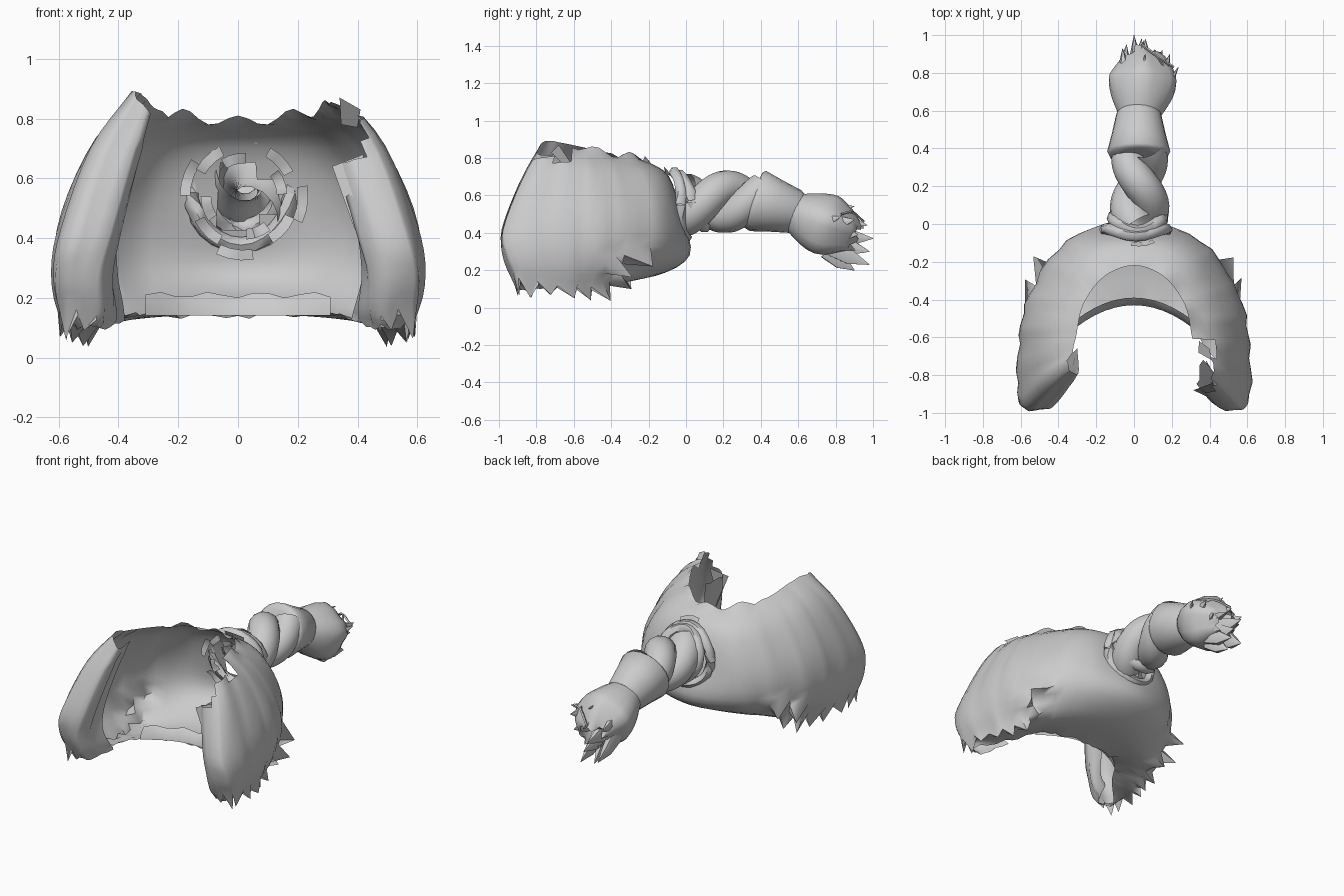
import bpy, bmesh, math, random
from mathutils import Vector as V

if "Cube" in bpy.data.objects:
    bpy.data.objects.remove(bpy.data.objects["Cube"])
random.seed(4)


def make(name, verts, faces, angle=60):
    me = bpy.data.meshes.new(name)
    me.from_pydata([tuple(v) for v in verts], [], faces)
    ob = bpy.data.objects.new(name, me)
    bpy.context.collection.objects.link(ob)
    bpy.context.view_layer.objects.active = ob
    bpy.ops.object.select_all(action='DESELECT')
    ob.select_set(True)
    bpy.ops.object.shade_smooth_by_angle(angle=math.radians(angle))
    return ob


def spline(pts, n):
    # Catmull-Rom through the points
    pts = [V(p) for p in pts]
    p = [pts[0] * 2 - pts[1]] + pts + [pts[-1] * 2 - pts[-2]]
    out = []
    for i in range(1, len(p) - 2):
        a, b, c, d = p[i - 1:i + 3]
        for k in range(n):
            t = k / n
            out.append(0.5 * (2 * b + (c - a) * t + (2 * a - 5 * b + 4 * c - d) * t * t
                              + (3 * b - a - 3 * c + d) * t ** 3))
    return out + [pts[-1]]


def grid_faces(nu, nv, wrap=False):
    return [(i * nv + j, (i + 1) * nv + j, (i + 1) * nv + (j + 1) % nv, i * nv + (j + 1) % nv)
            for i in range(nu - 1) for j in range(nv if wrap else nv - 1)]


def tube(name, path, radii, sides=12, squash=1.0, caps=False, ends=0.0, ridge=0.0):
    # swept tube, optional ragged far end and lengthwise ridges
    path = [V(p) for p in path]
    vs = []
    for i, p in enumerate(path):
        t = (path[min(i + 1, len(path) - 1)] - path[max(i - 1, 0)]).normalized()
        a = t.cross(V((0, 0, 1)))
        a = a.normalized() if a.length > .05 else V((1, 0, 0))
        b = a.cross(t)
        for k in range(sides):
            w = 2 * math.pi * k / sides
            r = radii[i] * (1 + ridge * math.sin(5 * w) * i / len(path))
            q = p + r * (a * math.cos(w) * squash + b * math.sin(w))
            if ends and i == len(path) - 1:
                q += t * random.uniform(-ends, ends * .6)
            vs.append(q)
    fs = grid_faces(len(path), sides, True)
    if caps:
        fs += [tuple(range(sides))[::-1], tuple(range(len(vs) - sides, len(vs)))]
    return make(name, vs, fs)


def spike(name, base, tip, r):
    base, tip = V(base), V(tip)
    mid = base.lerp(tip, .5) + V((0, 0, -.012))
    return tube(name, [base, mid, tip], [r, r * .7, .002], 6, .6)


# hair shell: half sections from inner front fold to back centre, top to hem
half = [
    [(.30, -.66, .82), (.36, -.72, .64), (.41, -.78, .42), (.41, -.80, .28), (.39, -.76, .18), (.38, -.72, .13)],
    [(.295, -.79, .82), (.345, -.87, .65), (.41, -.945, .42), (.45, -.96, .28), (.45, -.92, .16), (.46, -.88, .10)],
    [(.35, -.75, .89), (.48, -.86, .69), (.575, -.96, .42), (.605, -.94, .28), (.59, -.89, .16), (.54, -.84, .10)],
    [(.31, -.61, .87), (.46, -.62, .74), (.58, -.64, .50), (.61, -.64, .28), (.55, -.63, .11), (.39, -.67, .13)],
    [(.27, -.43, .83), (.41, -.39, .71), (.53, -.37, .49), (.55, -.38, .28), (.46, -.43, .12), (.31, -.55, .15)],
    [(.16, -.28, .81), (.26, -.15, .70), (.34, -.09, .48), (.35, -.11, .28), (.29, -.26, .15), (.19, -.46, .14)],
    [(0, -.22, .79), (0, -.09, .70), (0, -.02, .48), (0, .02, .28), (0, -.16, .17), (0, -.43, .14)],
]
NU, NV = 5, 4
mirror = [[(-x, y, z) for x, y, z in s] for s in half]
sections = [spline(s, NV) for s in mirror + half[-2::-1]]
columns = [spline([s[j] for s in sections], NU) for j in range(len(sections[0]))]
nu, nv = len(columns[0]), len(columns)
verts = []
for i in range(nu):
    for j in range(nv):
        p = columns[j][i].copy()
        if j == 0 and p.x > -.25:
            p.z += .02 * math.sin(i * 1.1)
        elif j == nv - 1:
            p.z += random.uniform(-.012, .012)
        elif abs(p.x) > .32:
            # soft vertical strand folds
            p.x += .008 * math.sin(i * 2.1 + j * .15)
            p.y += .006 * math.cos(i * 1.7)
        verts.append(p)
# loose tips pulled out of the shell along the hem
for i, j, dx, dy, dz in [(7, 17, .0, .02, -.05), (9, 16, .01, .02, -.10), (11, 16, -.02, .02, -.10),
                         (13, 16, .01, .02, -.06), (15, 16, .01, .03, -.06), (17, 16, .0, .04, -.07),
                         (19, 16, .01, .06, -.08), (21, 15, .03, .08, -.05), (20, 13, .04, .10, -.07),
                         (22, 12, .04, .09, -.06)]:
    for col, s in ((i, -1), (nu - 1 - i, 1)):
        v = verts[col * nv + j]
        v += V((s * dx, dy, dz))
        v.z = max(v.z, .01)
faces = []
for f in grid_faces(nu, nv):
    c = sum((verts[k] for k in f), V()) / 4
    # torn opening at the top of the right lock, and the hole into the tail
    if c.x > 0 and c.y < -.62 and c.x < .42 and c.z > .66:
        continue
    if c.y > -.2 and math.hypot(c.x - .02, c.z - .54) < .11:
        continue
    faces.append(f)
make("hair_shell", verts, faces, 70)

# nape lip: thin inner layer rising behind the hem
lip = []
for k in range(13):
    t = k / 6 - 1
    y = -.43 - .12 * t * t
    lip += [(.31 * t, y, .14), (.31 * t, y + .01, .18), (.31 * t, y + .04, .21 + .01 * math.sin(k * 1.9))]
make("nape_lip", lip, grid_faces(13, 3))

# torn flap on the right lock
make("torn_flap", [(.34, -.68, .87), (.41, -.72, .83), (.40, -.66, .77), (.345, -.62, .78),
                   (.315, -.88, .64), (.42, -.84, .68), (.44, -.94, .46), (.39, -.86, .43)],
     [(0, 1, 2, 3), (4, 5, 6, 7)])


# wrapped bands at the tail root
def band(name, centre, r, tilt, thick, wob):
    pts = []
    for k in range(25):
        w = 2 * math.pi * k / 24
        pts.append((centre[0] + r * math.cos(w), centre[1] + tilt * math.sin(w) + wob * math.sin(3 * w),
                    centre[2] + r * 1.05 * math.sin(w)))
    return tube(name, pts, [thick] * 25, 6)


band("root_band", (.01, -.03, .55), .165, -.02, .03, .012)
band("root_band", (.02, .03, .57), .13, -.06, .035, .01)

# ragged strips on the inside of the root
for k in range(12):
    w = k * math.pi / 6 + random.uniform(-.1, .1)
    r = (.11, .15, .18)[k % 3]
    vs = []
    for q in range(4):
        a = w + q * .2
        for dr in (0, .035):
            vs.append((.02 + (r + dr) * math.cos(a), -.08 - random.uniform(0, .03) - dr * .3,
                       .54 + (r + dr) * math.sin(a)))
    make("inner_strip", vs, grid_faces(4, 2))

# twisted tail: two thick strands around a common axis
for ph in (0, math.pi):
    path, rad = [], []
    for k in range(25):
        t = k / 24
        w = ph + 1.9 + t * 5.2
        path.append((.03 + .06 * math.cos(w), -.01 + .42 * t, .55 + .03 * t + .075 * math.sin(w)))
        rad.append(.10 - .012 * t)
    tube("twisted_strand", path, rad, 14)

# tapered cuff
cuff_path = [(.025, .34, .585), (.025, .36, .575), (.025, .385, .57), (.025, .48, .543), (.025, .585, .513), (.025, .60, .508)]
tube("cuff", cuff_path, [.12, .155, .167, .142, .118, .105], 20, caps=True)

# end tuft, flaring then narrowing to ragged locks
tuft = spline([(.025, .57, .515), (.035, .66, .475), (.045, .75, .435), (.045, .83, .405), (.035, .91, .37)], 3)
radii = [V((r, 0, 0)) for r in (.10, .145, .165, .13, .07)]
tube("end_tuft", tuft, [v.x for v in spline(radii, 3)], 20, 1.08, ends=.04, ridge=.12)
for x, y, z, tx, ty, tz in [
        (.01, .80, .40, .0, 1.0, .37), (-.05, .78, .36, -.04, .95, .24), (.07, .78, .33, .06, .98, .23),
        (.10, .78, .42, .15, .92, .39), (.03, .74, .51, .05, .97, .44), (.14, .74, .46, .19, .90, .47),
        (-.05, .76, .47, -.06, .93, .44), (.04, .76, .31, .02, .90, .20), (.02, .80, .36, .04, .98, .30)]:
    spike("tuft_tip", (x, y, z), (tx, ty, tz), .062)
spike("tuft_tip", (.16, .70, .46), (.235, .83, .49), .04)
for x in (.16, .21):
    tube("stray_hair", spline([(.04, .95, .46), (.12, .89, .51), (x, .83, .50)], 4), [.007] * 9, 4)
spike("stray_tip", (.02, .70, .56), (.06, .90, .54), .04)
